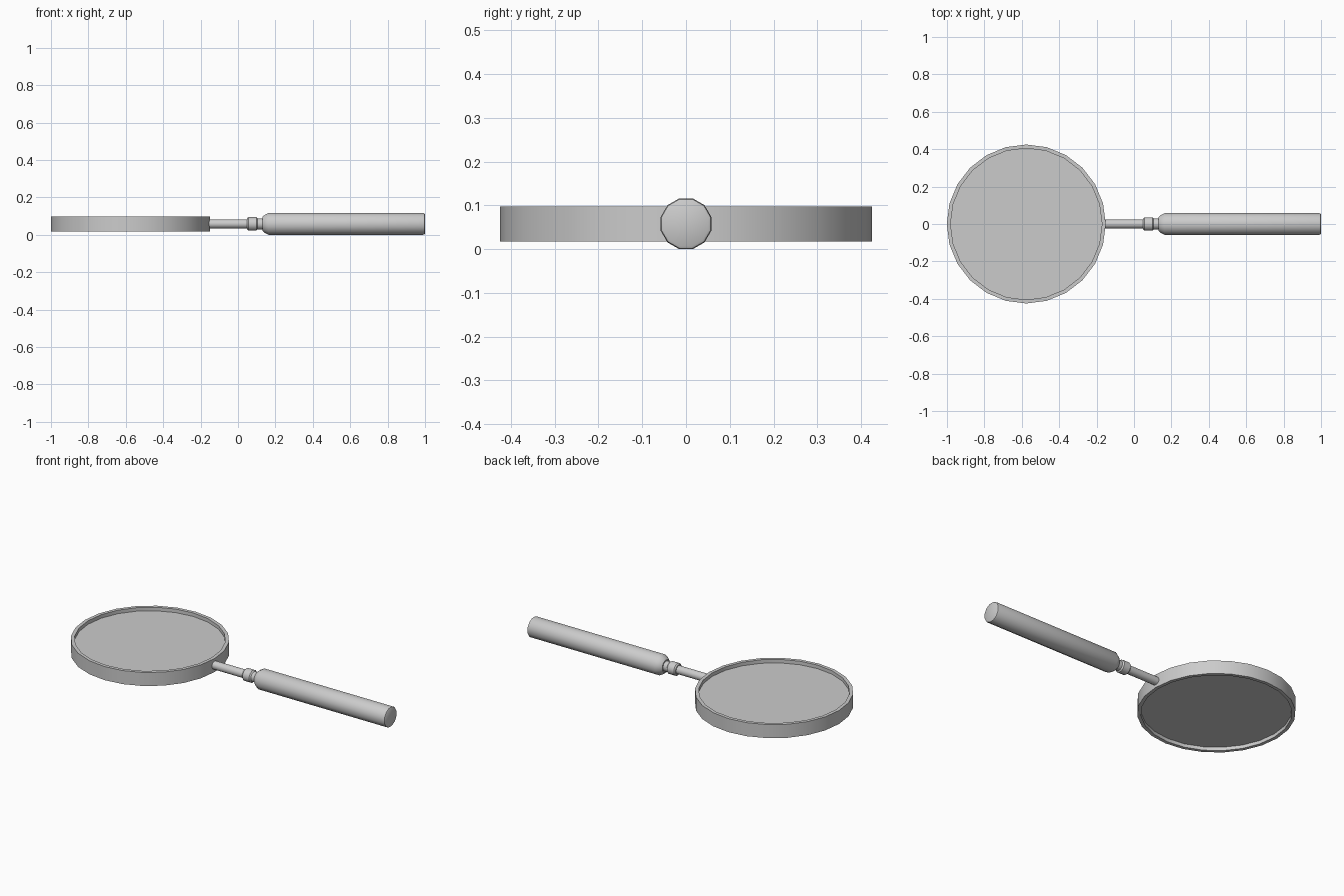
import bpy, bmesh, math

if "Cube" in bpy.data.objects:
    bpy.data.objects.remove(bpy.data.objects["Cube"])

ZC = 0.058          # height of the common centre line
CX, R = -0.576, 0.425


def lathe(name, profile, sides, loc, along_x=False, phase=0.0, closed=False):
    """Revolve (radius, height) points; caps both ends unless the profile is closed."""
    bm = bmesh.new()
    rings = []
    for r, h in profile:
        ring = []
        for i in range(sides):
            a = 2 * math.pi * (i + phase) / sides
            u, v = r * math.cos(a), r * math.sin(a)
            ring.append(bm.verts.new((h, u, v) if along_x else (u, v, h)))
        rings.append(ring)
    pairs = list(zip(rings, rings[1:]))
    if closed:
        pairs.append((rings[-1], rings[0]))
    else:
        bm.faces.new(rings[0])
        bm.faces.new(rings[-1])
    for a, b in pairs:
        for i in range(sides):
            j = (i + 1) % sides
            bm.faces.new((a[i], a[j], b[j], b[i]))
    bmesh.ops.recalc_face_normals(bm, faces=bm.faces[:])
    mesh = bpy.data.meshes.new(name)
    bm.to_mesh(mesh)
    bm.free()
    ob = bpy.data.objects.new(name, mesh)
    ob.location = loc
    bpy.context.collection.objects.link(ob)
    bpy.ops.object.select_all(action='DESELECT')
    ob.select_set(True)
    bpy.context.view_layer.objects.active = ob
    bpy.ops.object.shade_smooth_by_angle(angle=math.radians(40))
    return ob


# Round frame with the lens recessed on both sides
lathe("frame", [(R, -0.04), (R, 0.04), (0.405, 0.04), (0.405, -0.04)],
      24, (CX, 0, ZC), closed=True)
lathe("lens", [(0.405, -0.019), (0.405, 0.019)], 24, (CX, 0, ZC))

# Thin stem, collar and neck
lathe("stem", [(0.0245, -0.16), (0.0245, 0.06)], 12, (0, 0, ZC), True, 0.5)
lathe("collar", [(0.030, 0.048), (0.037, 0.055), (0.037, 0.098), (0.030, 0.105)],
      12, (0, 0, ZC), True, 0.5)
lathe("neck", [(0.030, 0.10), (0.030, 0.14)], 12, (0, 0, ZC), True, 0.5)

# Grip with tapered shoulder and softened end; flats on top and bottom
k = 1 / math.cos(math.pi / 12)
lathe("grip", [(0.036 * k, 0.130), (0.046 * k, 0.140), (0.058 * k, 0.163),
               (0.058 * k, 0.990), (0.056 * k, 0.997), (0.051 * k, 1.0)],
      12, (0, 0, ZC), True, 0.5)
